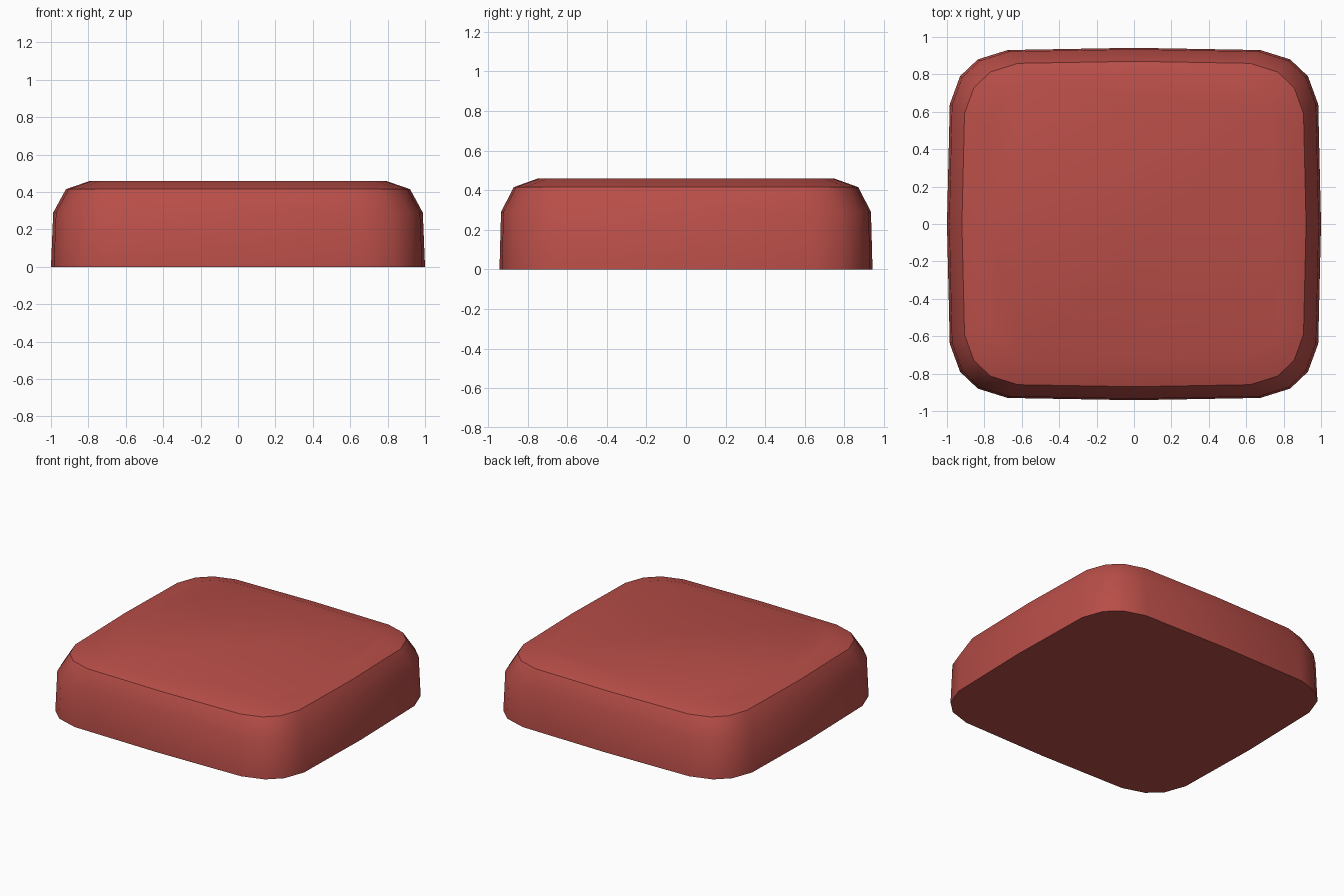
import bpy, bmesh, math

if "Cube" in bpy.data.objects:
    bpy.data.objects.remove(bpy.data.objects["Cube"])

# One quarter of the rounded-square outline, from +x axis to +y axis
quarter = [(1.0, 0.0), (0.985, 0.64), (0.93, 0.79), (0.835, 0.88), (0.675, 0.93), (0.0, 0.942)]

# Mirror the quarter into a full loop
right_half = [(x, -y) for x, y in reversed(quarter[1:])] + quarter
outline = right_half + [(-x, y) for x, y in reversed(right_half[1:-1])]

# Side profile: height, half width, half depth
levels = [(0.0, 1.0, 0.942), (0.29, 0.988, 0.934), (0.415, 0.92, 0.87), (0.46, 0.79, 0.745)]

bm = bmesh.new()
rings = [[bm.verts.new((x * w, y * d / 0.942, z)) for x, y in outline] for z, w, d in levels]
n = len(outline)
for low, high in zip(rings, rings[1:]):
    for i in range(n):
        j = (i + 1) % n
        bm.faces.new((low[i], low[j], high[j], high[i]))
bm.faces.new(rings[-1])
bm.faces.new(rings[0][::-1])
bmesh.ops.recalc_face_normals(bm, faces=bm.faces)

# Cushion block
mesh = bpy.data.meshes.new("cushion")
bm.to_mesh(mesh)
bm.free()
cushion = bpy.data.objects.new("cushion", mesh)
bpy.context.collection.objects.link(cushion)

# Red surface
red = bpy.data.materials.new("red")
red.diffuse_color = (0.485, 0.076, 0.065, 1)
red.use_nodes = True
red.node_tree.nodes["Principled BSDF"].inputs["Base Color"].default_value = red.diffuse_color
mesh.materials.append(red)

# Smooth sides, crisp rim around the top
bpy.context.view_layer.objects.active = cushion
cushion.select_set(True)
bpy.ops.object.shade_smooth_by_angle(angle=math.radians(32))
